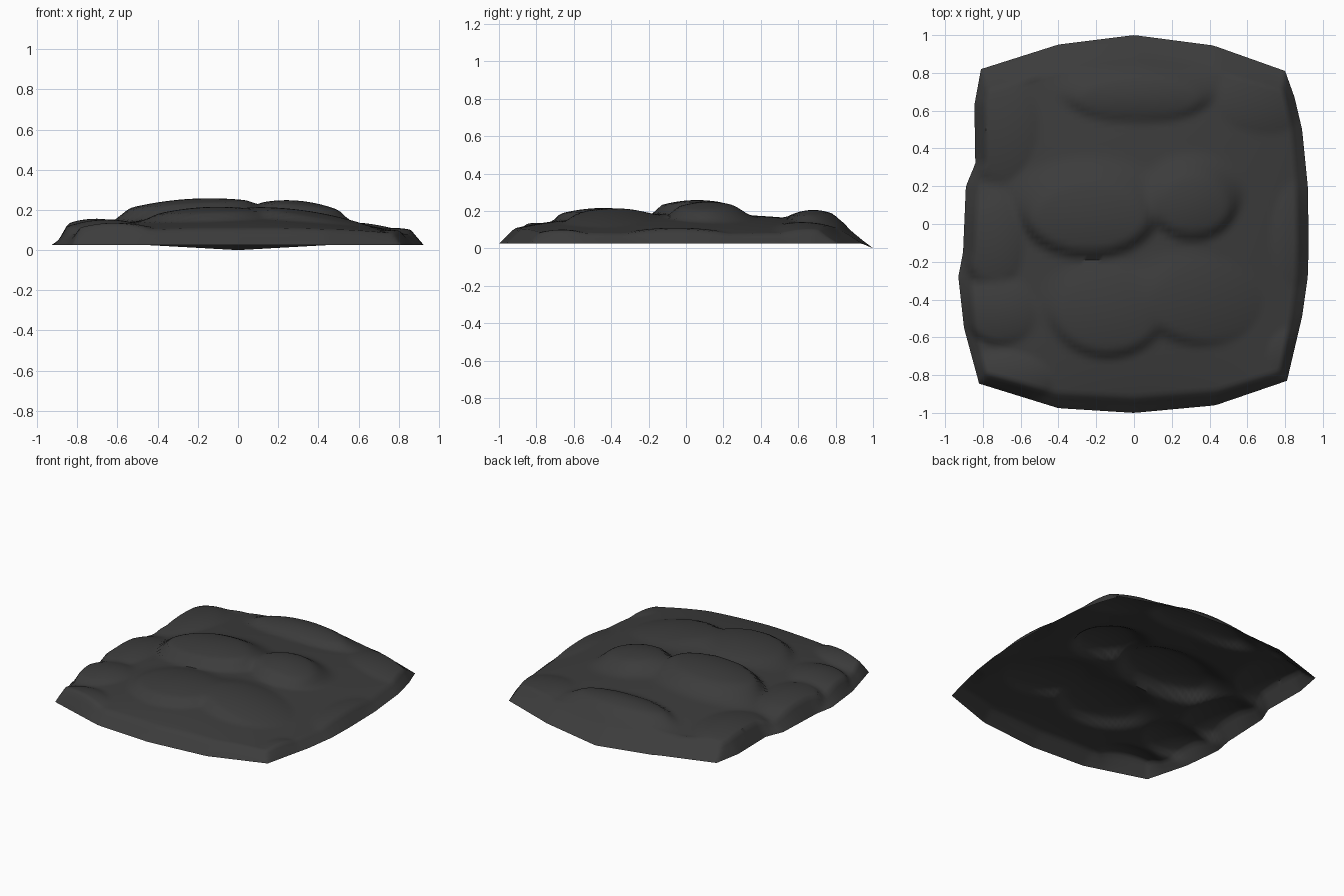
import bpy, bmesh
from math import hypot

if "Cube" in bpy.data.objects:
    bpy.data.objects.remove(bpy.data.objects["Cube"])

# Outline sides as short paths, each running left-right or front-back
FRONT = [(-.82, -.845), (-.4, -.975), (0, -1), (.43, -.96), (.81, -.83)]
BACK = [(-.81, .82), (-.4, .95), (0, 1), (.42, .945), (.8, .81)]
LEFT = [(-.82, -.845), (-.9, -.55), (-.93, -.28), (-.905, -.15), (-.89, .2),
        (-.84, .32), (-.845, .63), (-.81, .82)]
RIGHT = [(.81, -.83), (.89, -.49), (.92, -.28), (.925, -.1), (.92, .2),
         (.89, .5), (.85, .67), (.8, .81)]


def along(path, t, axis):
    a = path[0][axis] + t * (path[-1][axis] - path[0][axis])
    for p, q in zip(path, path[1:]):
        if a <= q[axis] + 1e-6:
            f = (a - p[axis]) / (q[axis] - p[axis])
            return [p[i] + f * (q[i] - p[i]) for i in (0, 1)]
    return list(path[-1])


def patch(s, t):
    f, b = along(FRONT, s, 0), along(BACK, s, 0)
    l, r = along(LEFT, t, 1), along(RIGHT, t, 1)
    return [(1-t)*f[i] + t*b[i] + (1-s)*l[i] + s*r[i]
            - ((1-s)*(1-t)*FRONT[0][i] + s*(1-t)*FRONT[-1][i]
               + (1-s)*t*BACK[0][i] + s*t*BACK[-1][i]) for i in (0, 1)]


# Stones: x, y, x radius, y radius, top height, x slope
STONES = [
    (-.24, .06, .34, .22, .255, .06), (.31, .12, .22, .19, .245, -.1),
    (-.14, -.44, .30, .25, .215, .03), (.38, -.38, .34, .25, .19, -.17),
    (.02, .68, .36, .14, .205, 0), (-.74, -.08, .17, .25, .155, .08),
    (-.70, -.45, .20, .18, .15, .08), (-.70, .50, .20, .28, .15, .1),
    (-.64, -.80, .22, .14, .135, .05), (.20, -.86, .55, .12, .095, 0),
    (.62, .62, .26, .20, .135, -.1), (.78, -.05, .16, .33, .11, 0),
    (.76, -.66, .16, .18, .10, 0), (-.6, .80, .20, .12, .12, .05),
]


def smooth(t):
    t = max(0, min(1, t))
    return t * t * (3 - 2 * t)


def height(x, y, s, t):
    z = .06 + .125 * max(0, 1 - (x/.92)**2) * max(0, 1 - (y/1.02)**2) ** .6
    # Each stone has a domed top, a steep foot in front, a long slope behind
    for cx, cy, rx, ry, top, tilt in STONES:
        u, v = (x-cx)/rx, (y-cy)/ry
        q = hypot(u, v)
        back = smooth((v/max(q, 1e-6) + .5) / 1.2)
        band = .25 + .6 * back
        if q < 1.05 + band:
            h = top + tilt*(x-cx) - .035*q*q
            if h > z:
                z += (h - z) * smooth((1.0 + band*.6 - q) / band)
    rim = .025 - .025 * max(0, 1 - abs(x)/.45) * smooth((y-.6)/.4)
    edge = min(1, s/.035, (1-s)/.035, t/.04, (1-t)/.075)
    return rim + (z - rim) * max(0, edge) ** .85


# Grid spacing gathered towards the rim
def spread(f):
    return .6*f + .4*smooth(f)


# Open stone-paved surface
N = 76
bm = bmesh.new()
grid = []
for j in range(N+1):
    row = []
    for i in range(N+1):
        s, t = spread(i/N), spread(j/N)
        x, y = patch(s, t)
        row.append(bm.verts.new((x, y, height(x, y, s, t))))
    grid.append(row)
for j in range(N):
    for i in range(N):
        bm.faces.new((grid[j][i], grid[j][i+1], grid[j+1][i+1], grid[j+1][i]))
mesh = bpy.data.meshes.new("rock_mound")
bm.to_mesh(mesh)
bm.free()
rock = bpy.data.objects.new("rock_mound", mesh)
bpy.context.collection.objects.link(rock)
mat = bpy.data.materials.new("dark_stone")
mat.diffuse_color = (.045, .045, .045, 1)
mat.use_nodes = True
mat.node_tree.nodes["Principled BSDF"].inputs["Base Color"].default_value = mat.diffuse_color
mesh.materials.append(mat)
bpy.context.view_layer.objects.active = rock
rock.select_set(True)
bpy.ops.object.shade_smooth_by_angle(angle=.8)
